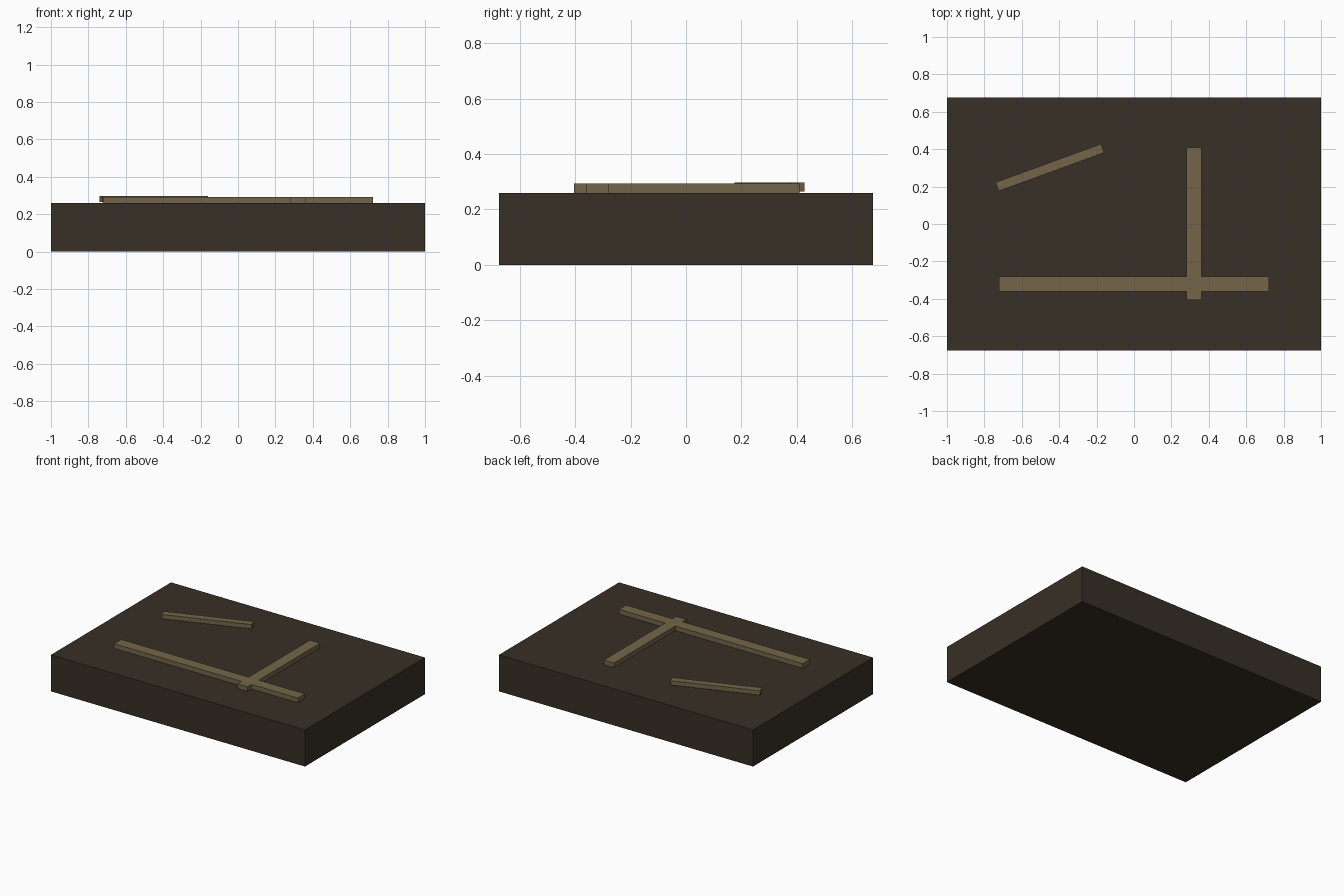
import bpy
import math

if "Cube" in bpy.data.objects:
    bpy.data.objects.remove(bpy.data.objects["Cube"])


def material(name, rgb):
    m = bpy.data.materials.new(name)
    m.diffuse_color = (*rgb, 1.0)
    m.use_nodes = True
    m.node_tree.nodes["Principled BSDF"].inputs["Base Color"].default_value = m.diffuse_color
    return m


dark = material("dark brown", (0.040, 0.029, 0.019))
tan = material("tan brown", (0.175, 0.130, 0.067))


def box(name, center, size, mat, angle=0.0):
    bpy.ops.mesh.primitive_cube_add(size=1, location=center,
                                    rotation=(0, 0, math.radians(angle)))
    ob = bpy.context.object
    ob.name = name
    ob.scale = size
    bpy.ops.object.transform_apply(location=False, rotation=False, scale=True)
    ob.data.materials.append(mat)
    return ob


# Thick slab
box("slab", (0, 0, 0.13), (2.0, 1.35, 0.26), dark)

# Crossing strips lying on the slab
box("long_strip", (0, -0.32, 0.2765), (1.446, 0.08, 0.033), tan)
box("cross_strip", (0.32, 0.002, 0.2765), (0.08, 0.814, 0.033), tan)

# Slanted short strip, slightly raised
box("slanted_strip", (-0.45, 0.302, 0.281), (0.60, 0.05, 0.031), tan, 20)
